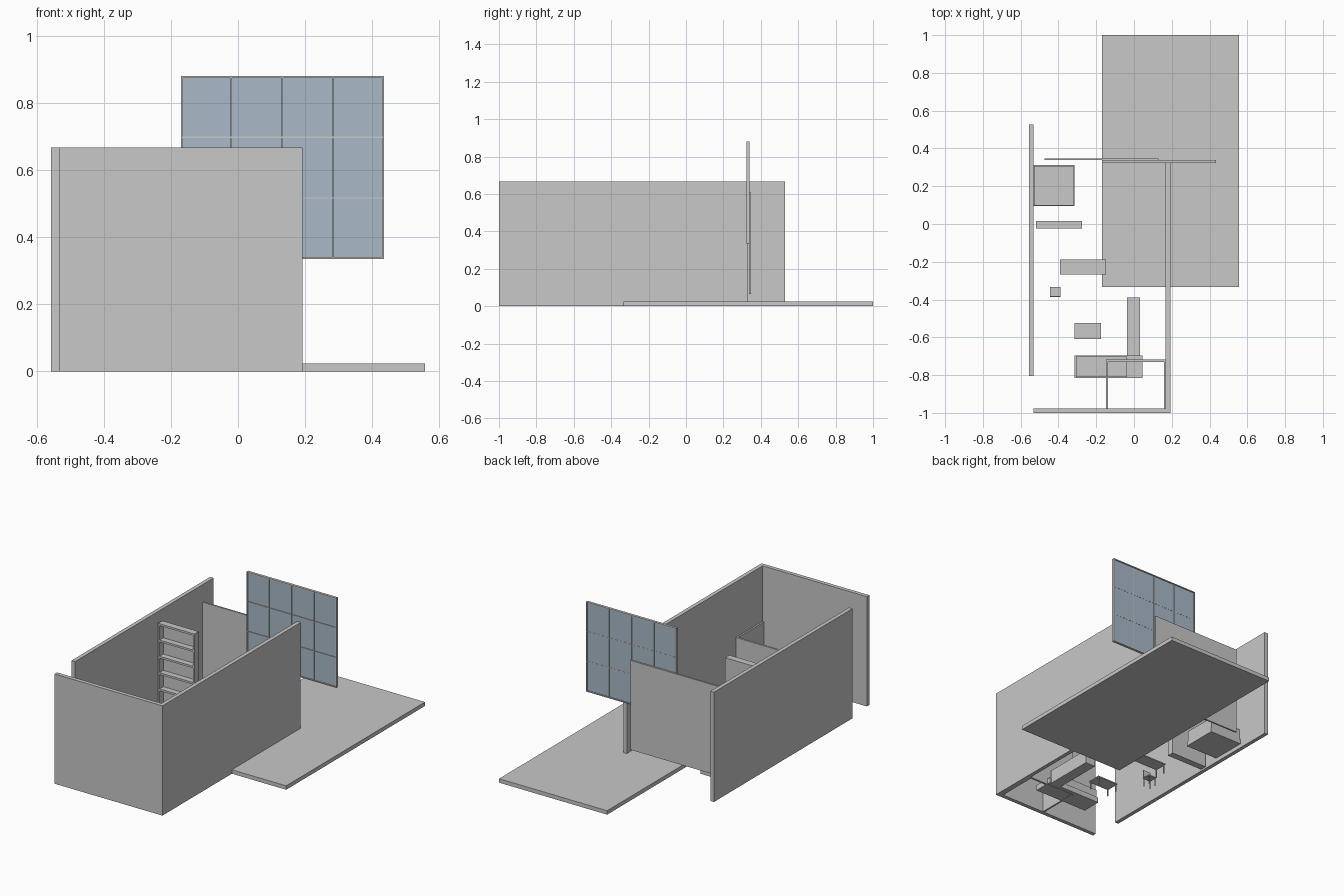
import bpy, bmesh


def material(name, rgb):
    m = bpy.data.materials.new(name)
    m.diffuse_color = (*rgb, 1)
    return m


GRAY = material("plain_gray", (0.58, 0.58, 0.58))
GLASS = material("pale_blue_glass", (0.40, 0.49, 0.575))


def boxes(name, parts, mat=GRAY):
    """One object from boxes given as (x0, x1, y0, y1, z0, z1)."""
    bm = bmesh.new()
    for x0, x1, y0, y1, z0, z1 in parts:
        vs = bmesh.ops.create_cube(bm, size=1)["verts"]
        bmesh.ops.scale(bm, vec=(x1 - x0, y1 - y0, z1 - z0), verts=vs)
        bmesh.ops.translate(
            bm, vec=((x0 + x1) / 2, (y0 + y1) / 2, (z0 + z1) / 2), verts=vs)
    me = bpy.data.meshes.new(name)
    bm.to_mesh(me)
    bm.free()
    me.materials.append(mat)
    ob = bpy.data.objects.new(name, me)
    bpy.context.collection.objects.link(ob)
    return ob


def legs(x0, x1, y0, y1, top, t=0.006):
    return [(x, x + t, y, y + t, 0, top)
            for x in (x0, x1 - t) for y in (y0, y1 - t)]


# Floor slab and outer walls
H = 0.667
boxes("floor", [(-0.17, 0.557, -0.333, 1.0, 0, 0.024)])
boxes("left_wall", [(-0.557, -0.533, -0.805, 0.528, 0, H)])
boxes("right_wall", [(0.168, 0.192, -0.976, 0.328, 0, H)])
boxes("front_wall", [(-0.533, 0.192, -1.0, -0.976, 0, H)])

# Sliding back panel
boxes("back_panel", [(-0.475, 0.13, 0.338, 0.348, 0.065, 0.608)])

# Gridded window: frame, mullions and glass
X0, X1, Z0, Z1 = -0.17, 0.435, 0.335, 0.88
Y0, Y1, T = 0.324, 0.34, 0.006
boxes("window_frame", [
    (X0, X0 + T, Y0, Y1, Z0, Z1), (X1 - T, X1, Y0, Y1, Z0, Z1),
    (X0 + T, X1 - T, Y0, Y1, Z0, Z0 + T),
    (X0 + T, X1 - T, Y0, Y1, Z1 - T, Z1)])
bars = [(x - 0.002, x + 0.002, Y0, Y1 - 0.003, Z0 + T, Z1 - T)
        for x in (-0.02, 0.132, 0.283)]
bars += [(X0 + T, X1 - T, Y0 + 0.001, Y1 - 0.004, z - 0.002, z + 0.002)
         for z in (0.517, 0.698)]
boxes("window_bars", bars)
boxes("window_glass",
      [(X0 + T, X1 - T, 0.329, 0.335, Z0 + T, Z1 - T)], GLASS)

# Low bathroom partitions
boxes("bathroom_walls", [
    (-0.148, 0.168, -0.73, -0.718, 0, 0.33),
    (-0.148, -0.138, -0.976, -0.73, 0, 0.33),
    (0.158, 0.168, -0.976, -0.73, 0, 0.33)])

# Tall bookcase with closed back and open front
bx0, bx1, by0, by1, bt = -0.52, -0.275, -0.025, 0.016, 0.606
shelf = [(bx0, bx0 + 0.01, by0, by1, 0, bt), (bx1 - 0.01, bx1, by0, by1, 0, bt),
         (bx0 + 0.01, bx1 - 0.01, by1 - 0.005, by1, 0, bt)]
n = 7
for i in range(n):
    z = i * (bt - 0.012) / (n - 1)
    shelf.append((bx0 + 0.01, bx1 - 0.01, by0, by1 - 0.005, z, z + 0.012))
boxes("bookcase", shelf)

# Bed: base and slightly smaller mattress
boxes("bed_base", [(-0.533, -0.315, 0.095, 0.312, 0.025, 0.055)])
boxes("mattress", [(-0.530, -0.319, 0.099, 0.308, 0.055, 0.12)])

# Table and low table
boxes("table", [(-0.392, -0.148, -0.268, -0.187, 0.055, 0.062)]
      + legs(-0.388, -0.152, -0.264, -0.191, 0.055))
boxes("low_table", [(-0.315, -0.174, -0.608, -0.524, 0.045, 0.052)]
      + legs(-0.311, -0.178, -0.604, -0.528, 0.045))

# Chair with upright back
boxes("chair", [(-0.444, -0.39, -0.386, -0.333, 0.05, 0.056),
                (-0.444, -0.39, -0.386, -0.381, 0.056, 0.105)]
      + legs(-0.442, -0.392, -0.384, -0.335, 0.05, 0.005))

# Corner sofa: base, cushion and long side arm
boxes("sofa_base", [(-0.316, 0.044, -0.815, -0.695, 0.002, 0.035)])
boxes("sofa_cushion", [(-0.307, -0.037, -0.81, -0.701, 0.035, 0.085)])
boxes("sofa_side", [(-0.036, 0.032, -0.7, -0.39, 0.002, 0.085)])
